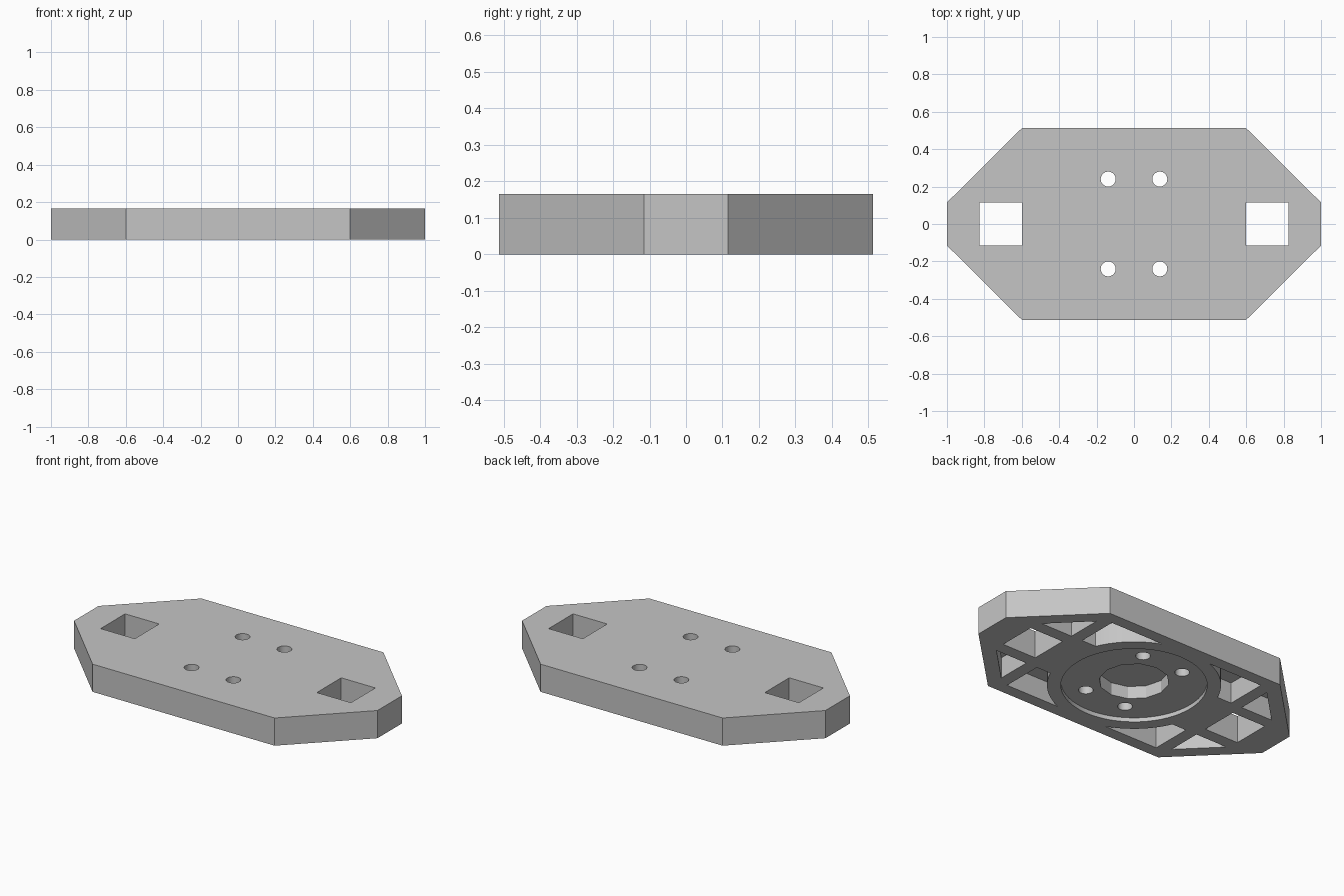
import bpy
import bmesh
from math import sin, cos, asin, pi, radians

cube = bpy.data.objects.get("Cube")
if cube:
    bpy.data.objects.remove(cube, do_unlink=True)

HEIGHT = 0.165
POCKET_TOP = 0.125      # underside of the top skin
RIB = 0.19              # half-width of the ribbed block beside each slot
RING = 0.47             # outer radius of the hub ring
BELOW, ABOVE = -0.1, 0.3
SIGNS = [(sx, sy) for sx in (-1, 1) for sy in (-1, 1)]

grey = bpy.data.materials.new("plain_grey")
grey.use_nodes = True
grey.diffuse_color = (0.56, 0.56, 0.56, 1)
bsdf = next(n for n in grey.node_tree.nodes if n.type == 'BSDF_PRINCIPLED')
bsdf.inputs["Base Color"].default_value = (0.56, 0.56, 0.56, 1)


def circle(radius, sides, cx=0, cy=0):
    return [(cx + radius * cos(2 * pi * i / sides),
             cy + radius * sin(2 * pi * i / sides)) for i in range(sides)]


def prisms(name, parts):
    """One object made of upright prisms: (outline, bottom, top)."""
    bm = bmesh.new()
    for outline, low, high in parts:
        face = bm.faces.new([bm.verts.new((x, y, low)) for x, y in outline])
        out = bmesh.ops.extrude_face_region(bm, geom=[face])
        verts = [v for v in out["geom"] if isinstance(v, bmesh.types.BMVert)]
        bmesh.ops.translate(bm, verts=verts, vec=(0, 0, high - low))
    bmesh.ops.recalc_face_normals(bm, faces=bm.faces)
    mesh = bpy.data.meshes.new(name)
    bm.to_mesh(mesh)
    bm.free()
    mesh.materials.append(grey)
    obj = bpy.data.objects.new(name, mesh)
    bpy.context.collection.objects.link(obj)
    return obj


def cut(target, name, parts):
    cutter = prisms(name, parts)
    cutter.hide_render = True
    mod = target.modifiers.new(name, 'BOOLEAN')
    mod.operation = 'DIFFERENCE'
    mod.solver = 'EXACT'
    mod.object = cutter
    bpy.ops.object.select_all(action='DESELECT')
    bpy.context.view_layer.objects.active = target
    target.select_set(True)
    bpy.ops.object.modifier_apply(modifier=name)
    bpy.data.objects.remove(cutter, do_unlink=True)


# Eight-sided plate
plate = prisms("base_plate", [([
    (1, -0.115), (1, 0.115), (0.6, 0.512), (-0.6, 0.512),
    (-1, 0.115), (-1, -0.115), (-0.6, -0.512), (0.6, -0.512)], 0, HEIGHT)])

# Underside pockets: a triangle and a ring-sided pocket in each quarter
triangle = [(0.6, RIB), (0.81, RIB), (0.6, 0.4)]
a0, a1 = asin(RIB / RING), asin(0.44 / RING)
arc = [a1 + (a0 - a1) * i / 10 for i in range(11)]
ring_pocket = [(0.525, RIB), (0.525, 0.44)] + [(RING * cos(a), RING * sin(a)) for a in arc]
pockets = [([(x * sx, y * sy) for x, y in shape], BELOW, POCKET_TOP)
           for shape in (triangle, ring_pocket) for sx, sy in SIGNS]
cut(plate, "pockets", pockets)

# Shallow round recess with a deeper hub bore
cut(plate, "hub_recess", [(circle(0.395, 64), BELOW, 0.025)])
cut(plate, "hub_bore", [(circle(0.19, 12), BELOW, 0.1)])

# Through openings: two strap slots and four bolt holes
slots = [([(0.6 * s, -0.115), (0.825 * s, -0.115), (0.825 * s, 0.115), (0.6 * s, 0.115)],
          BELOW, ABOVE) for s in (-1, 1)]
bolts = [(circle(0.04, 32, 0.138 * sx, 0.24 * sy), BELOW, ABOVE) for sx, sy in SIGNS]
cut(plate, "through_openings", slots + bolts)

bpy.ops.object.shade_smooth_by_angle(angle=radians(20))
